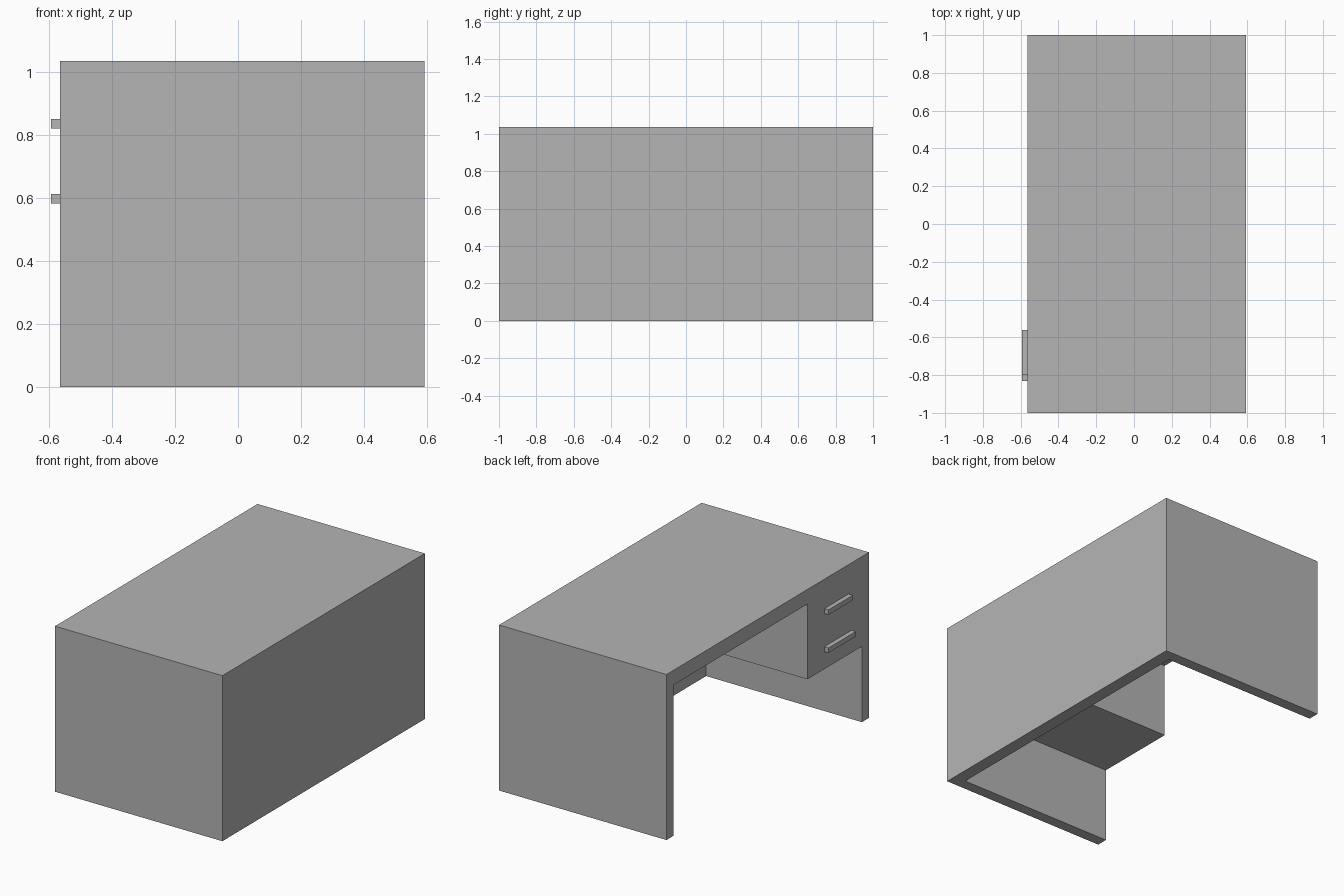
import bpy
import bmesh

cube = bpy.data.objects.get("Cube")
if cube:
    bpy.data.objects.remove(cube, do_unlink=True)

# Desk dimensions
X0, X1 = -0.565, 0.592      # open side, closed panel side
HEIGHT = 1.035
SIDE, PANEL, TOP = 0.07, 0.08, 0.092
PEDESTAL_Y, PEDESTAL_Z = -0.393, 0.473

grey = bpy.data.materials.new("plain_grey")
grey.use_nodes = True
colour = (0.46, 0.46, 0.46, 1.0)
grey.diffuse_color = colour
grey.node_tree.nodes["Principled BSDF"].inputs["Base Color"].default_value = colour


def prism(name, outline, x0, x1):
    """Extrude a (y, z) outline along x into a closed solid."""
    bm = bmesh.new()
    face = bm.faces.new([bm.verts.new((x0, y, z)) for y, z in outline])
    ext = bmesh.ops.extrude_face_region(bm, geom=[face], use_keep_orig=True)
    verts = [v for v in ext["geom"] if isinstance(v, bmesh.types.BMVert)]
    bmesh.ops.translate(bm, verts=verts, vec=(x1 - x0, 0, 0))
    bmesh.ops.recalc_face_normals(bm, faces=bm.faces)
    mesh = bpy.data.meshes.new(name)
    bm.to_mesh(mesh)
    bm.free()
    mesh.materials.append(grey)
    obj = bpy.data.objects.new(name, mesh)
    bpy.context.collection.objects.link(obj)
    return obj


def rect(y0, y1, z0, z1):
    return [(y0, z0), (y1, z0), (y1, z1), (y0, z1)]


# Desk body: solid block with the knee space cut out around the drawer pedestal
body = prism("desk_body", rect(-1, 1, 0, HEIGHT), X0, X1)
inner = 1 - SIDE
under = HEIGHT - TOP
knee_space = prism("knee_space_cutter", [
    (-inner, -0.1), (inner, -0.1), (inner, under),
    (PEDESTAL_Y, under), (PEDESTAL_Y, PEDESTAL_Z), (-inner, PEDESTAL_Z),
], X0 - 0.1, X1 - PANEL)
knee_space.hide_render = True

cut = body.modifiers.new("knee_space", 'BOOLEAN')
cut.operation = 'DIFFERENCE'
cut.solver = 'EXACT'
cut.object = knee_space
bpy.context.view_layer.objects.active = body
bpy.ops.object.modifier_apply(modifier=cut.name)
bpy.data.objects.remove(knee_space, do_unlink=True)

# Drawer handles
for name, y0, z0 in (("upper_drawer_handle", -0.80, 0.82),
                     ("lower_drawer_handle", -0.83, 0.582)):
    prism(name, rect(y0, -0.56, z0, z0 + 0.031), X0 - 0.029, X0)
